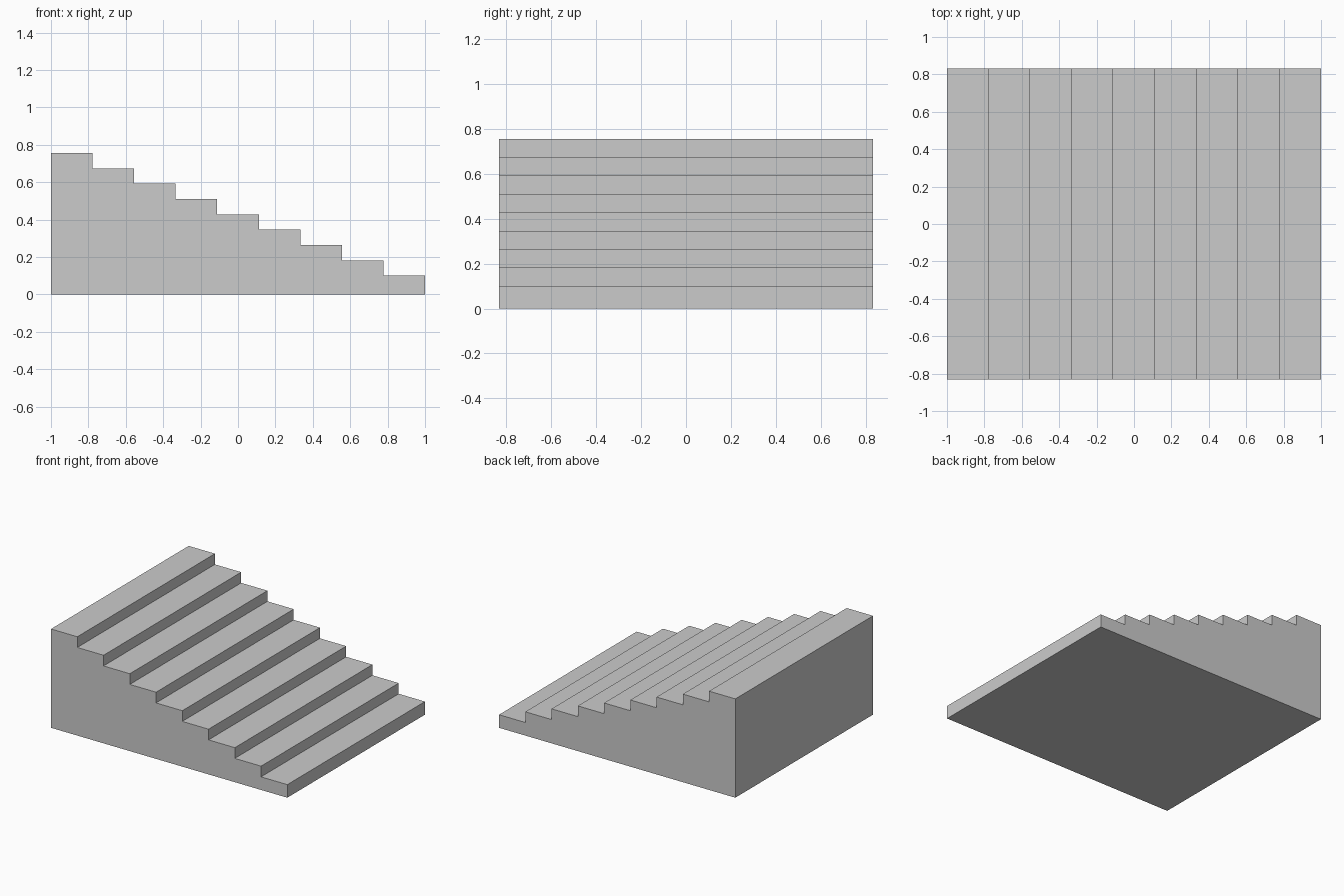
import bpy
import bmesh

if "Cube" in bpy.data.objects:
    bpy.data.objects.remove(bpy.data.objects["Cube"])

STEPS = 9
LENGTH = 2.0
HALF_WIDTH = 0.832
FIRST_HEIGHT = 0.10
TOP_HEIGHT = 0.756

tread = LENGTH / STEPS
rise = (TOP_HEIGHT - FIRST_HEIGHT) / (STEPS - 1)

# Side profile: flat base, then steps climbing from right (+x) to left (-x)
profile = [(-LENGTH / 2, 0), (LENGTH / 2, 0)]
for i in range(STEPS):
    x = LENGTH / 2 - i * tread
    z = FIRST_HEIGHT + i * rise
    profile += [(x, z), (x - tread, z)]

# Extrude the profile across the full width into one solid staircase
bm = bmesh.new()
side = bm.faces.new([bm.verts.new((x, -HALF_WIDTH, z)) for x, z in profile])
extruded = bmesh.ops.extrude_face_region(bm, geom=[side], use_keep_orig=True)
far_verts = [g for g in extruded["geom"] if isinstance(g, bmesh.types.BMVert)]
bmesh.ops.translate(bm, verts=far_verts, vec=(0, 2 * HALF_WIDTH, 0))
bmesh.ops.recalc_face_normals(bm, faces=bm.faces[:])

mesh = bpy.data.meshes.new("staircase")
bm.to_mesh(mesh)
bm.free()
staircase = bpy.data.objects.new("staircase", mesh)
bpy.context.collection.objects.link(staircase)
